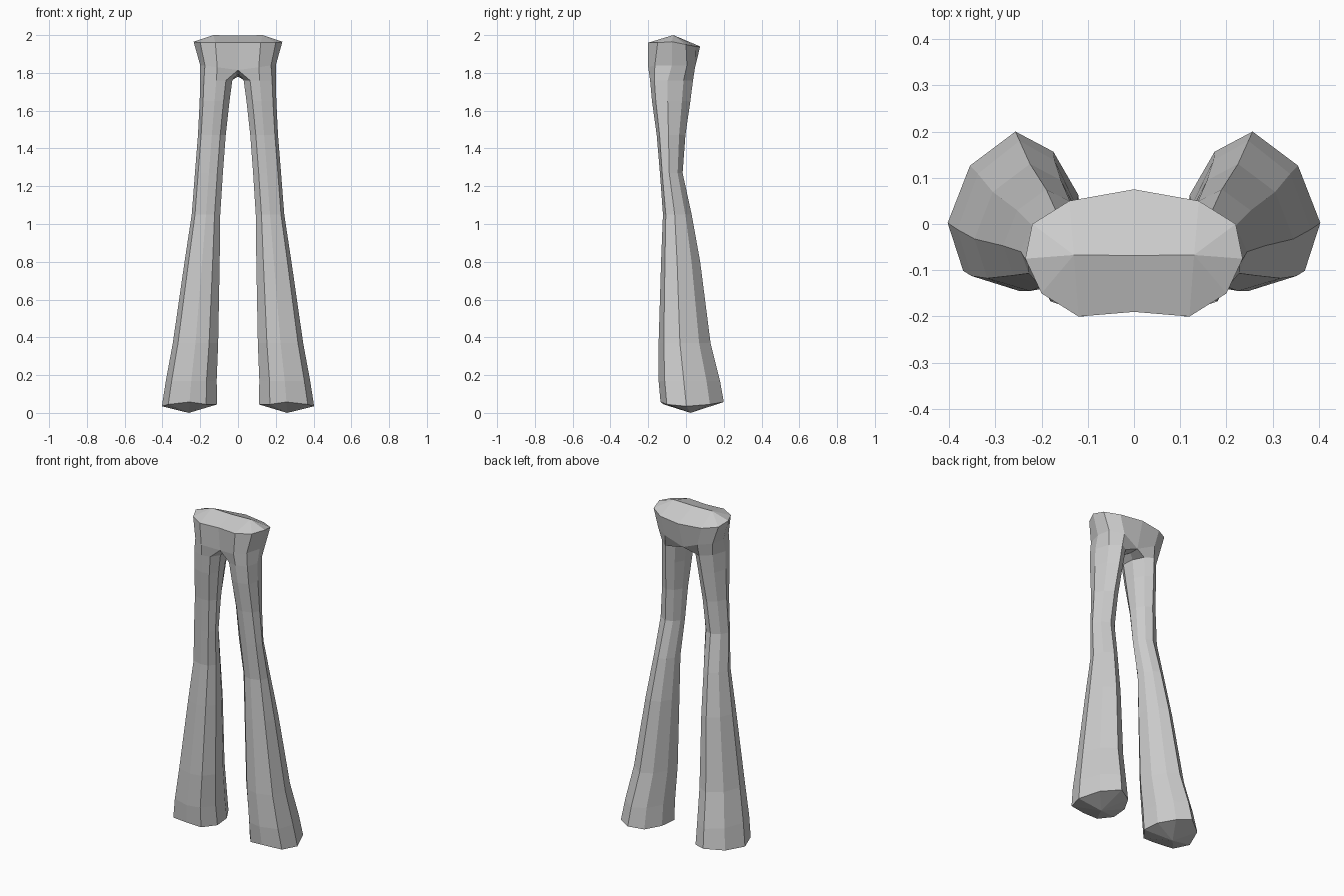
import bpy, bmesh

if "Cube" in bpy.data.objects:
    bpy.data.objects.remove(bpy.data.objects["Cube"])

# Cross-section of a leg in a unit box: inner front, front, round the outside to the inner side
SHAPE = [(-.6, -.9), (0, -1), (.77, -.8), (1, -.18), (.67, .56),
         (0, 1), (-.56, .74), (-.93, .18), (-1, -.45)]
N = len(SHAPE)

# Leg rings: z, x min, x max, y min, y max
LEG = [(.045, .11, .403, -.135, .20), (.17, .113, .382, -.145, .18),
       (.37, .105, .345, -.145, .13), (.8, .097, .283, -.132, .075),
       (1.05, .094, .245, -.122, .03), (1.27, .08, .228, -.138, -.018),
       (1.47, .065, .212, -.155, -.003), (1.65, .045, .203, -.18, .023),
       (1.76, .03, .20, -.19, .037)]

# Hip rings, right half from centre front to centre back: (x, y, z)
CROTCH = [(0, -.175, 1.815), (.11, -.2, 1.83), (.175, -.165, 1.84), (.20, -.075, 1.84),
          (.185, .005, 1.84), (.11, .048, 1.83), (0, .03, 1.78)]
SADDLE = [(0, -.03, 1.78), (0, -.10, 1.795)]
WAIST = [(0, -.19, 1.96), (.12, -.2, 1.96), (.2, -.15, 1.96), (.235, -.075, 1.965),
         (.22, 0, 1.95), (.14, .05, 1.94), (0, .075, 1.94)]

bm = bmesh.new()


def ring(points):
    return [bm.verts.new(p) for p in points]


def bridge(a, b, closed):
    n = len(b)
    for i in range(n if closed else n - 1):
        j = (i + 1) % n
        bm.faces.new((a[i], a[j], b[j], b[i]))


# Leg
rings = []
for z, x0, x1, y0, y1 in LEG:
    cx, hx, cy, hy = (x0 + x1) / 2, (x1 - x0) / 2, (y0 + y1) / 2, (y1 - y0) / 2
    rings.append(ring([(cx + hx * u, cy + hy * v, z) for u, v in SHAPE]))
rings.append(ring(CROTCH + SADDLE))
for a, b in zip(rings, rings[1:]):
    bridge(a, b, True)

# Pointed hem cap
tip = bm.verts.new((.26, .025, 0))
rings[0][1].co.z = rings[0][5].co.z = .058
rings[0][3].co.z = .035
for i in range(N):
    bm.faces.new((tip, rings[0][(i + 1) % N], rings[0][i]))

# Hips and waist
waist = ring(WAIST)
bridge(rings[-1], waist, False)

# Ridged waist cap
mid = bm.verts.new((0, -.068, 1.997))
side = bm.verts.new((.13, -.067, 2))
for i in range(1, 5):
    bm.faces.new((waist[i], waist[i + 1], side))
bm.faces.new((waist[0], waist[1], side, mid))
bm.faces.new((side, waist[5], waist[6], mid))

bmesh.ops.recalc_face_normals(bm, faces=bm.faces)
mesh = bpy.data.meshes.new("trousers")
bm.to_mesh(mesh)
bm.free()
trousers = bpy.data.objects.new("trousers", mesh)
bpy.context.collection.objects.link(trousers)

# Second leg
mirror = trousers.modifiers.new("mirror", 'MIRROR')
mirror.use_clip = True
